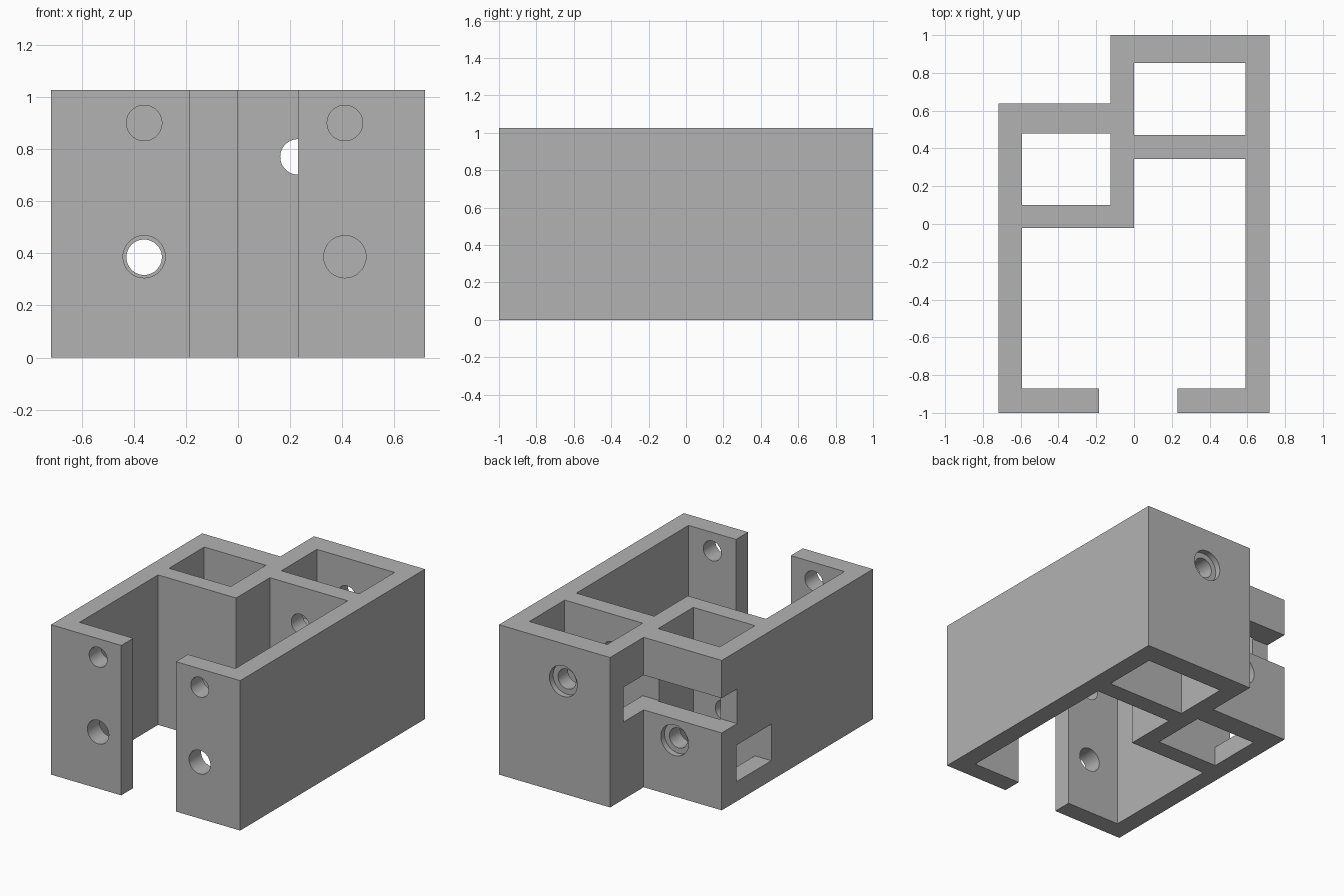
import bpy, bmesh, math
from mathutils import Matrix

if "Cube" in bpy.data.objects:
    bpy.data.objects.remove(bpy.data.objects["Cube"])

H = 1.027      # body height
R = 0.068      # bolt hole radius

grey = bpy.data.materials.new("grey")
grey.diffuse_color = (0.45, 0.45, 0.45, 1)
grey.use_nodes = True
grey.node_tree.nodes["Principled BSDF"].inputs["Base Color"].default_value = grey.diffuse_color


def make_object(name, bm):
    bmesh.ops.recalc_face_normals(bm, faces=bm.faces)
    mesh = bpy.data.meshes.new(name)
    bm.to_mesh(mesh)
    bm.free()
    mesh.materials.append(grey)
    obj = bpy.data.objects.new(name, mesh)
    bpy.context.collection.objects.link(obj)
    return obj


def prism(name, points, z0, z1):
    bm = bmesh.new()
    face = bm.faces.new([bm.verts.new((x, y, z0)) for x, y in points])
    ext = bmesh.ops.extrude_face_region(bm, geom=[face])
    verts = [v for v in ext["geom"] if isinstance(v, bmesh.types.BMVert)]
    bmesh.ops.translate(bm, verts=verts, vec=(0, 0, z1 - z0))
    return make_object(name, bm)


def box(name, x0, x1, y0, y1, z0, z1):
    return prism(name, [(x0, y0), (x1, y0), (x1, y1), (x0, y1)], z0, z1)


def bore(name, x, z, r, y0, y1):
    bm = bmesh.new()
    place = Matrix.Translation((x, (y0 + y1) / 2, z)) @ Matrix.Rotation(math.pi / 2, 4, "X")
    bmesh.ops.create_cone(bm, cap_ends=True, segments=48, radius1=r, radius2=r,
                          depth=y1 - y0, matrix=place)
    return make_object(name, bm)


# Body: open channel with two stepped blocks at the back
body = prism("bracket_body", [
    (-.717, -1), (-.185, -1), (-.185, -.87), (-.592, -.87), (-.592, -.02), (0, -.02),
    (0, .345), (.59, .345), (.59, -.87), (.23, -.87), (.23, -1), (.717, -1),
    (.717, 1), (-.125, 1), (-.125, .637), (-.717, .637)], 0, H)

cutters = [
    # Vertical square shafts
    box("left_shaft", -.592, -.125, .10, .48, -.1, H + .1),
    box("right_shaft", 0, .59, .47, .853, -.1, H + .1),
    # Side windows into each shaft
    box("left_window", -.9, -.4, .10, .48, .135, .385),
    box("right_window", -.9, .2, .47, .853, .53, .768),
    # Bolt holes through the shaft walls, with counterbores at the back
    bore("left_bolt_hole", -.36, .385, R, -.2, .8),
    bore("right_bolt_hole", .23, .77, R, .2, 1.2),
    bore("left_counterbore", -.36, .385, .105, .597, .8),
    bore("right_counterbore", .23, .77, .105, .96, 1.2),
]
# Holes in the front flanges
for side, x in (("left", -.36), ("right", .41)):
    cutters.append(bore(side + "_flange_upper_hole", x, .90, R, -1.1, -.7))
    cutters.append(bore(side + "_flange_lower_hole", x, .387, .081, -1.1, -.7))

bpy.context.view_layer.objects.active = body
body.select_set(True)
for c in cutters:
    mod = body.modifiers.new(c.name, "BOOLEAN")
    mod.operation = "DIFFERENCE"
    mod.solver = "EXACT"
    mod.object = c
    bpy.ops.object.modifier_apply(modifier=mod.name)
    bpy.data.objects.remove(c)

bpy.ops.object.shade_smooth_by_angle(angle=math.radians(30))
